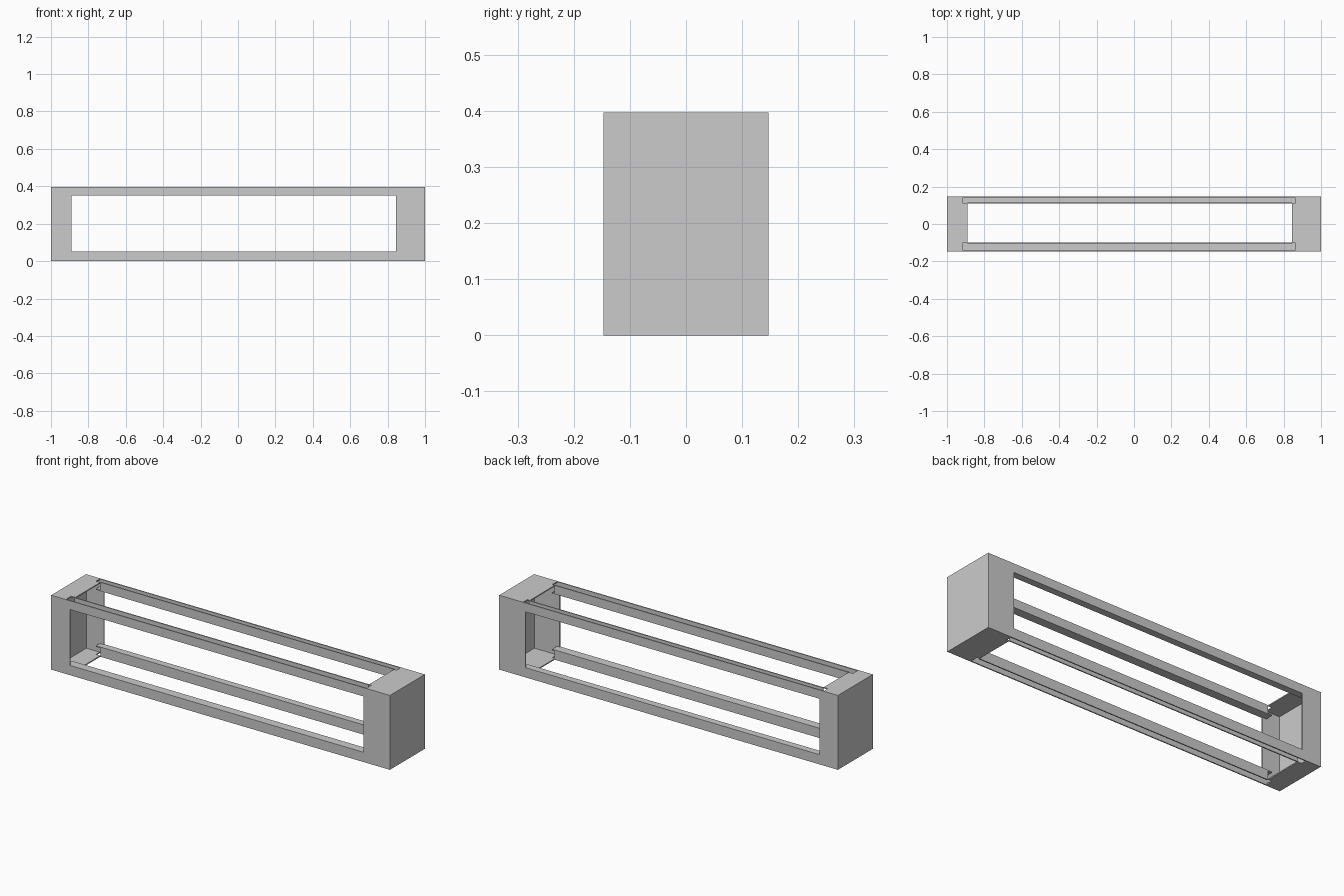
import bpy, bmesh

if "Cube" in bpy.data.objects:
    bpy.data.objects.remove(bpy.data.objects["Cube"])

T = 0.006            # sheet thickness
Y = 0.147            # half depth
H = 0.397            # height
FRONT_W, BACK_W = 0.047, 0.037
RAIL_H = 0.047
X0, X1 = -0.915, 0.86   # rail ends


def make(name, bm):
    bmesh.ops.recalc_face_normals(bm, faces=bm.faces)
    me = bpy.data.meshes.new(name)
    bm.to_mesh(me)
    bm.free()
    ob = bpy.data.objects.new(name, me)
    bpy.context.collection.objects.link(ob)
    return ob


def prism(bm, pts, vec):
    """Extrude a closed 3D outline along a vector."""
    f = bm.faces.new([bm.verts.new(p) for p in pts])
    ext = bmesh.ops.extrude_face_region(bm, geom=[f], use_keep_orig=True)
    vs = [g for g in ext["geom"] if isinstance(g, bmesh.types.BMVert)]
    bmesh.ops.translate(bm, vec=vec, verts=vs)


def box(bm, x0, x1, y0, y1, z0, z1):
    prism(bm, [(x0, y0, z0), (x1, y0, z0), (x1, y1, z0), (x0, y1, z0)],
          (0, 0, z1 - z0))


# Folded sheet end caps, open towards the middle, notched for the rails
def end_cap(name, outer, notch, inner):
    s = 1 if outer > 0 else -1
    bm = bmesh.new()
    wall = outer - s * T
    box(bm, min(outer, wall), max(outer, wall), -Y, Y, 0, H)
    a, b = sorted((wall, inner))
    box(bm, a, b, -Y, -Y + T, 0, H)
    box(bm, a, b, Y - T, Y, 0, H)
    yf, yb = -Y + FRONT_W, Y - BACK_W
    for z in (0, H - T):
        outline = [(wall, -Y + T), (notch, -Y + T), (notch, yf), (inner, yf),
                   (inner, yb), (notch, yb), (notch, Y - T), (wall, Y - T)]
        prism(bm, [(x, y, z) for x, y in outline], (0, 0, T))
    make(name, bm)


end_cap("left_end_cap", -1.0, X0, -0.89)
end_cap("right_end_cap", 1.0, X1, 0.845)


# U-channel rails: open upwards at the top, downwards at the bottom
def rail(name, side, width, top):
    h = RAIL_H if top else RAIL_H + 0.005
    prof = [(0, 0), (0, h), (T, h), (T, T), (width - T, T),
            (width - T, h), (width, h), (width, 0)]
    bm = bmesh.new()
    pts = []
    for u, v in prof:
        y = side * (Y - u)
        z = H - h + v if top else h - v
        pts.append((-0.89, y, z))
    prism(bm, pts, (0.845 + 0.89, 0, 0))
    # tongues reaching into the caps
    ys = sorted((side * (Y - T), side * (Y - width)))
    z = H - h if top else h - T
    box(bm, X0, -0.89, ys[0], ys[1], z, z + T)
    box(bm, 0.845, X1, ys[0], ys[1], z, z + T)
    make(name, bm)


for top in (True, False):
    level = "top" if top else "bottom"
    rail(level + "_front_rail", -1, FRONT_W, top)
    rail(level + "_back_rail", 1, BACK_W, top)
